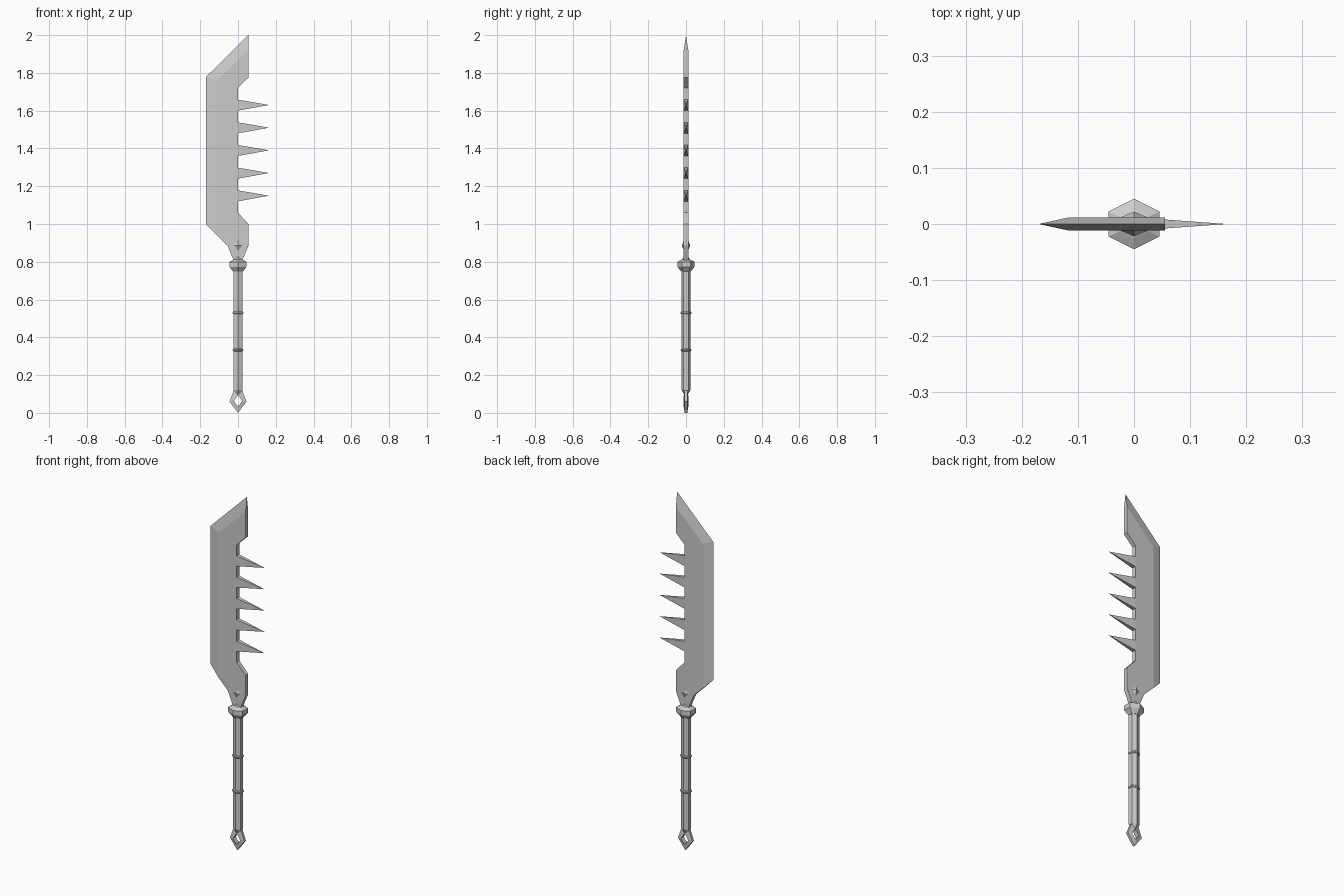
import bpy, bmesh, math

if "Cube" in bpy.data.objects:
    bpy.data.objects.remove(bpy.data.objects["Cube"])


def make(name, verts, faces):
    me = bpy.data.meshes.new(name)
    me.from_pydata(verts, [], faces)
    bm = bmesh.new()
    bm.from_mesh(me)
    bmesh.ops.recalc_face_normals(bm, faces=bm.faces)
    bm.to_mesh(me)
    bm.free()
    ob = bpy.data.objects.new(name, me)
    bpy.context.collection.objects.link(ob)
    return ob


def hex_lathe(name, profile):
    """Six-sided turned part, points along y, flat sides widened to the same reach in x."""
    verts, faces = [], []
    for r, z in profile:
        for k in range(6):
            a = math.pi / 2 + k * math.pi / 3
            verts.append((r * math.cos(a) / math.cos(math.pi / 6), r * math.sin(a), z))
    for i in range(len(profile) - 1):
        for k in range(6):
            n = (k + 1) % 6
            faces.append((i * 6 + k, i * 6 + n, i * 6 + 6 + n, i * 6 + 6 + k))
    faces += [tuple(range(6)), tuple(range(len(verts) - 6, len(verts)))]
    return make(name, verts, faces)


def pyramid(name, base, apex):
    return make(name, base + [apex],
                [(0, 1, 2, 3)] + [(i, (i + 1) % 4, 4) for i in range(4)])


# Blade: flat body with a sharpened left side and slanted tip
T = 0.012
body = [(-.115, .945), (-.115, 1.757), (.055, 1.92), (.055, 1.775), (0, 1.72), (0, 1.06),
        (.055, 1.0), (.055, .885), (.02, .80), (-.02, .80), (-.055, .885)]
edge = [(-.17, 1.0), (-.17, 1.778), (.055, 2.0)]
n = len(body)
verts = [(x, -T, z) for x, z in body] + [(x, T, z) for x, z in body] + [(x, 0, z) for x, z in edge]
e = 2 * n
faces = [tuple(range(n)), tuple(range(n, 2 * n))]
for o in (0, n):
    faces += [(o, o + 1, e + 1, e), (o + 1, o + 2, e + 2, e + 1)]
for i in range(2, n):
    j = (i + 1) % n
    faces.append((i, j, n + j, n + i))
faces += [(0, n, e), (2, n + 2, e + 2)]
make("blade", verts, faces)

# Row of spikes on the back of the blade
for i in range(5):
    z = 1.15 + 0.12 * i
    base = [(-.001, -T, z - .03), (-.001, T, z - .03), (-.001, T, z + .028), (-.001, -T, z + .028)]
    pyramid(f"spike_{i + 1}", base, (.165, 0, z))

# Pointed studs on both faces of the blade
for side, s in (("front", -1), ("back", 1)):
    base = [(-.026, s * .011, .887), (0, s * .011, .857), (.026, s * .011, .887), (0, s * .011, .917)]
    pyramid(f"stud_{side}", base, (0, s * .022, .887))

# Guard, grip and grip rings
hex_lathe("guard", [(.026, .748), (.045, .773), (.045, .80), (.026, .81), (.021, .812), (.006, .838)])
hex_lathe("grip", [(.010, .096), (.024, .122), (.024, .755)])
for i, z in enumerate((.333, .530)):
    hex_lathe(f"grip_ring_{i + 1}", [(.024, z - .007), (.028, z - .003), (.028, z + .003), (.024, z + .007)])

# Pommel: pierced diamond
outer = [(-.023, .118), (-.045, .06), (0, 0), (.045, .06), (.023, .118)]
inner = [(-.003, .092), (-.022, .062), (0, .033), (.022, .062), (.003, .092)]
loops = [(outer, -.007), (inner, -.012), (inner, .012), (outer, .007)]
verts = [(x, y, z) for pts, y in loops for x, z in pts]
faces = []
for a in range(4):
    b = (a + 1) % 4
    for k in range(5):
        m = (k + 1) % 5
        faces.append((a * 5 + k, a * 5 + m, b * 5 + m, b * 5 + k))
make("pommel", verts, faces)
